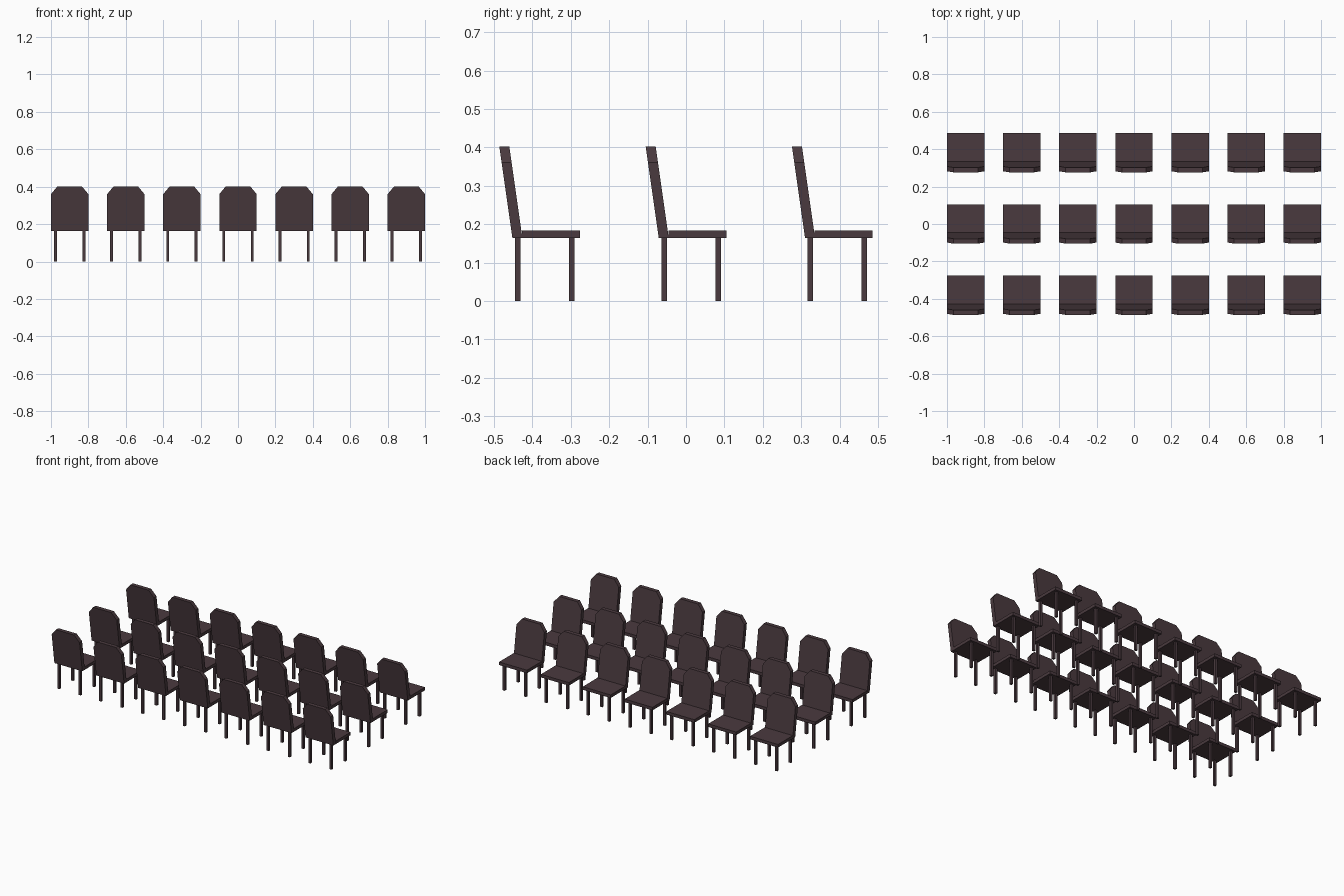
import bpy, bmesh

if "Cube" in bpy.data.objects:
    bpy.data.objects.remove(bpy.data.objects["Cube"])

brown = bpy.data.materials.new("dark brown")
brown.diffuse_color = (0.068, 0.042, 0.049, 1)
brown.use_nodes = True
brown.node_tree.nodes["Principled BSDF"].inputs["Base Color"].default_value = brown.diffuse_color

# Heights and depths; chair-local y = 0 is the front edge of the seat
SEAT_LOW, SEAT_TOP, BACK_TOP = 0.164, 0.184, 0.402
BACK_FOOT, BACK_THICK, LEAN = -0.176, 0.026, 0.034


def finish(bm, name):
    bmesh.ops.recalc_face_normals(bm, faces=bm.faces)
    mesh = bpy.data.meshes.new(name)
    bm.to_mesh(mesh)
    bm.free()
    mesh.materials.append(brown)
    return mesh


def add_box(bm, x0, x1, y0, y1, z0, z1):
    for v in bmesh.ops.create_cube(bm, size=1)["verts"]:
        v.co.x = x1 if v.co.x > 0 else x0
        v.co.y = y1 if v.co.y > 0 else y0
        v.co.z = z1 if v.co.z > 0 else z0


# Seat slab
bm = bmesh.new()
add_box(bm, -0.1, 0.1, BACK_FOOT + BACK_THICK - 0.001, 0, SEAT_LOW, SEAT_TOP)
seat = finish(bm, "seat")

# Four square legs
bm = bmesh.new()
for x in (-0.076, 0.076):
    for y in (-0.162, -0.0215):
        add_box(bm, x - 0.0075, x + 0.0075, y - 0.0073, y + 0.0073, 0, SEAT_LOW)
legs = finish(bm, "legs")

# Backrest: outline with clipped top corners, extruded and leaned backwards
bm = bmesh.new()
outline = [(-0.1, SEAT_LOW), (0.1, SEAT_LOW), (0.1, 0.36),
           (0.065, BACK_TOP), (-0.065, BACK_TOP), (-0.1, 0.36)]
face = bm.faces.new([bm.verts.new((x, BACK_FOOT, z)) for x, z in outline])
ext = bmesh.ops.extrude_face_region(bm, geom=[face])["geom"]
for v in ext:
    if isinstance(v, bmesh.types.BMVert):
        v.co.y += BACK_THICK
for v in bm.verts:
    v.co.y -= LEAN * (v.co.z - SEAT_LOW) / (BACK_TOP - SEAT_LOW)
backrest = finish(bm, "backrest")

# Three rows of seven chairs
for row in range(3):
    for col in range(7):
        for mesh in (seat, legs, backrest):
            ob = bpy.data.objects.new(f"{mesh.name}_{row + 1}_{col + 1}", mesh)
            ob.location = (-0.9 + 0.3 * col, -0.276 + 0.381 * row, 0)
            bpy.context.collection.objects.link(ob)
